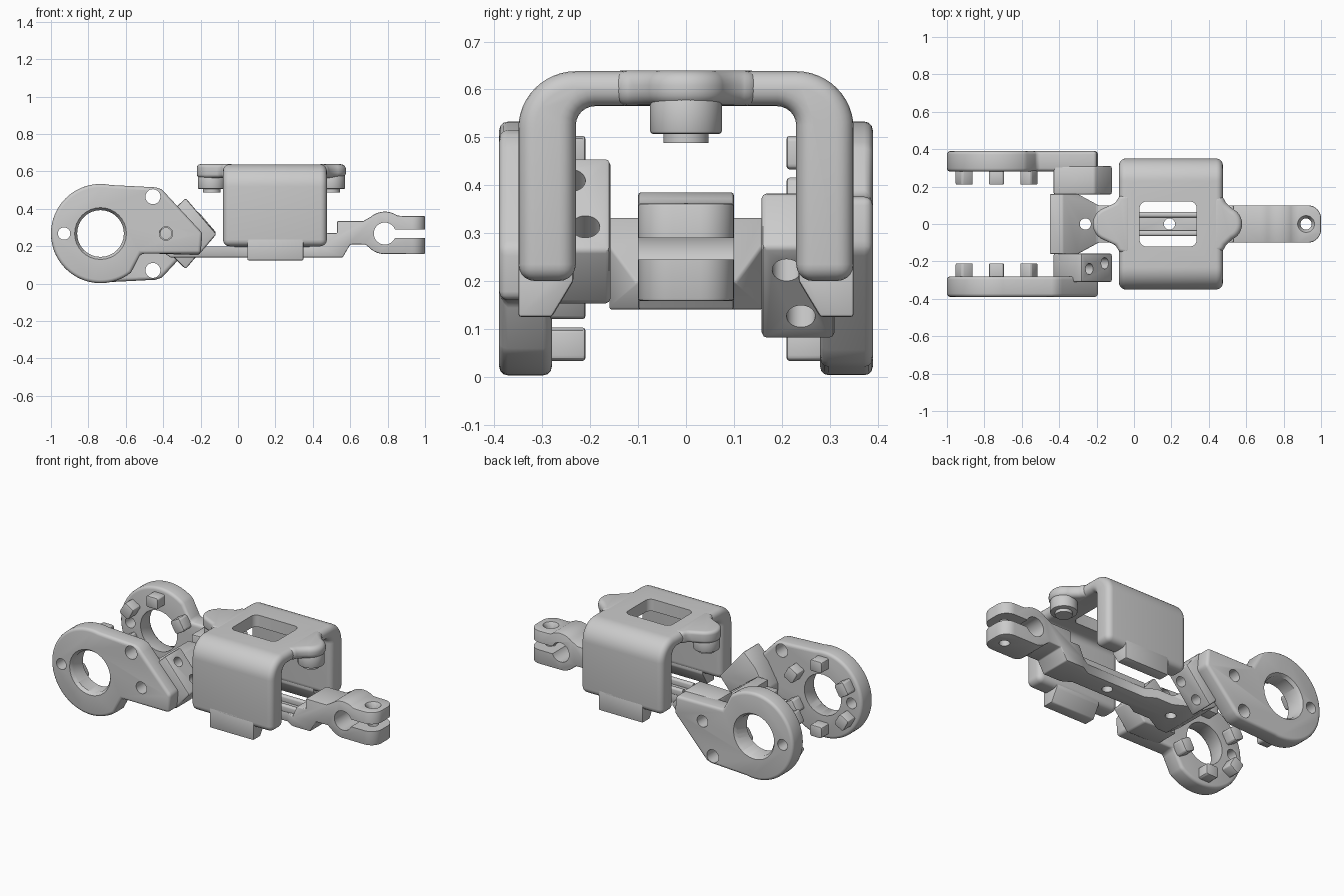
import bpy, bmesh, math
from mathutils import Matrix, Vector

cube = bpy.data.objects.get("Cube")
if cube:
    bpy.data.objects.remove(cube)

MID = 0.268  # height of the ring axis


def activate(ob):
    bpy.ops.object.select_all(action='DESELECT')
    ob.select_set(True)
    bpy.context.view_layer.objects.active = ob


def apply_mod(ob, mod):
    activate(ob)
    bpy.ops.object.modifier_apply(modifier=mod.name)


def bevel(ob, width, segments=3, angle=30):
    mod = ob.modifiers.new("bevel", 'BEVEL')
    mod.width, mod.segments = width, segments
    mod.limit_method, mod.angle_limit = 'ANGLE', math.radians(angle)
    apply_mod(ob, mod)


def prism(name, pts, axis, lo, hi, soft=0, segments=3):
    """Extrude a 2D outline along one axis."""
    place = {'X': lambda u, v, w: (w, u, v),
             'Y': lambda u, v, w: (u, w, v),
             'Z': lambda u, v, w: (u, v, w)}[axis]
    bm = bmesh.new()
    ends = [[bm.verts.new(place(u, v, w)) for u, v in pts] for w in (lo, hi)]
    for end in ends:
        bm.faces.new(end)
    for i in range(len(pts)):
        j = (i + 1) % len(pts)
        bm.faces.new((ends[0][i], ends[0][j], ends[1][j], ends[1][i]))
    bmesh.ops.recalc_face_normals(bm, faces=bm.faces)
    mesh = bpy.data.meshes.new(name)
    bm.to_mesh(mesh)
    bm.free()
    ob = bpy.data.objects.new(name, mesh)
    bpy.context.collection.objects.link(ob)
    if soft:
        bevel(ob, soft, segments)
    return ob


def combine(ob, other, op='DIFFERENCE'):
    mod = ob.modifiers.new("bool", 'BOOLEAN')
    mod.operation, mod.object, mod.solver = op, other, 'EXACT'
    apply_mod(ob, mod)
    bpy.data.objects.remove(other)


def arc(cx, cy, r, a0, a1, n=12):
    angles = [math.radians(a0 + (a1 - a0) * i / n) for i in range(n + 1)]
    return [(cx + r * math.cos(a), cy + r * math.sin(a)) for a in angles]


def circle(cx, cy, r, n=32):
    return arc(cx, cy, r, 0, 360, n)[:-1]


def rounded(x0, x1, y0, y1, r, n=8):
    return (arc(x1 - r, y1 - r, r, 0, 90, n) + arc(x0 + r, y1 - r, r, 90, 180, n)
            + arc(x0 + r, y0 + r, r, 180, 270, n) + arc(x1 - r, y0 + r, r, 270, 360, n))


def cone_cut(ob, center, direction, r1, r2, depth):
    bm = bmesh.new()
    turn = Vector(direction).to_track_quat('Z', 'Y').to_matrix().to_4x4()
    bmesh.ops.create_cone(bm, cap_ends=True, segments=32, radius1=r1, radius2=r2,
                          depth=depth, matrix=Matrix.Translation(center) @ turn)
    mesh = bpy.data.meshes.new("cutter")
    bm.to_mesh(mesh)
    bm.free()
    tool = bpy.data.objects.new("cutter", mesh)
    tool.hide_render = True
    bpy.context.collection.objects.link(tool)
    combine(ob, tool)


def smooth(ob, angle=40):
    activate(ob)
    bpy.ops.object.shade_smooth_by_angle(angle=math.radians(angle))


# Side ring with its lug
RX = -0.735
ring_parts = []
outline = arc(RX, MID, 0.265, 78, 308, 48) + [
    (-0.52, 0.16), (-0.2, 0.16), (-0.19, 0.27), (-0.385, 0.48), (-0.41, 0.505), (-0.44, 0.515)]
ring = prism("right_ring_plate", outline, 'Y', -0.39, -0.28, 0.018)
cone_cut(ring, (RX, -0.33, MID), (0, 1, 0), 0.125, 0.125, 0.4)
cone_cut(ring, (RX, -0.385, MID), (0, 1, 0), 0.15, 0.12, 0.04)
ring_parts.append(ring)

# Six locking teeth on the inside of the ring
for k in range(6):
    a = math.radians(30 + 60 * k)
    tooth = prism(f"right_ring_tooth_{k + 1}", rounded(-0.035, 0.035, -0.04, 0.04, 0.012, 3),
                  'Y', -0.3, -0.21, 0.008, 2)
    tooth.data.transform(Matrix.Translation((RX + 0.2 * math.cos(a), 0, MID + 0.2 * math.sin(a)))
                         @ Matrix.Rotation(-a, 4, 'Y'))
    ring_parts.append(tooth)

# Slanted mounting block inside the lug
block = prism("right_mount_block", [(-0.36, 0.38), (-0.28, 0.458), (-0.115, 0.265), (-0.21, 0.153),
                                    (-0.43, 0.16), (-0.43, 0.26)], 'Y', -0.31, -0.158, 0.01, 2)
slope = (0.76, 0, 0.65)
for y, t in ((-0.24, 0.25), (-0.21, 0.75)):
    spot = Vector((-0.28, y, 0.458)).lerp(Vector((-0.115, y, 0.265)), t)
    cone_cut(block, spot, slope, 0.03, 0.03, 0.14)
ring_parts.append(block)

# Pin holes through the plates
for x, z, r in ((-0.93, MID, 0.033), (-0.455, 0.465, 0.04), (-0.385, MID, 0.036)):
    cone_cut(ring, (x, -0.335, z), (0, 1, 0), r, r, 0.3)
cone_cut(block, (-0.385, -0.24, MID), (0, 1, 0), 0.03, 0.03, 0.3)

# The other ring is the same part turned over about the long axis
turn_over = (Matrix.Translation((0, 0, MID)) @ Matrix.Rotation(math.pi, 4, 'X')
             @ Matrix.Translation((0, 0, -MID)))
for ob in ring_parts:
    smooth(ob)
    twin = ob.copy()
    twin.data = ob.data.copy()
    twin.name = ob.name.replace("right", "left")
    twin.data.transform(turn_over)
    bpy.context.collection.objects.link(twin)

# Long arm with a clamp at its end: side profile trimmed by a plan outline
profile = [(-0.45, 0.2), (-0.45, 0.332), (-0.38, 0.332), (-0.2, 0.2), (0.44, 0.2), (0.47, 0.27),
           (0.53, 0.27), (0.53, 0.335), (0.67, 0.335)]
profile += arc(0.785, MID, 0.117, 130, 55, 10) + [(0.88, 0.362), (1, 0.362), (1, 0.158)]
profile += arc(0.785, 0.275, 0.117, 275, 225, 6) + [(0.68, 0.21), (0.6, 0.21), (0.56, 0.14),
                                                    (-0.36, 0.14)]
half = [(-0.45, 0.16), (-0.3, 0.16), (-0.19, 0.1), (-0.08, 0.1), (-0.02, 0.065), (0.38, 0.065),
        (0.44, 0.1)] + arc(0.93, 0.03, 0.07, 90, 0, 8)
plan = half + [(x, -y) for x, y in reversed(half)]
arm = prism("arm", profile, 'Y', -0.3, 0.3)
combine(arm, prism("trim", plan, 'Z', -0.1, 0.6), 'INTERSECT')
bevel(arm, 0.012, 2, 35)
combine(arm, prism("slot", [(0.8, 0.245), (1.1, 0.245), (1.1, 0.29), (0.8, 0.29)], 'Y', -0.3, 0.3))
cone_cut(arm, (0.785, 0, MID), (0, 1, 0), 0.059, 0.059, 0.5)
for x in (-0.26, 0.19, 0.92):
    cone_cut(arm, (x, 0, 0.25), (0, 0, 1), 0.03, 0.03, 0.5)
cone_cut(arm, (0.92, 0, 0.35), (0, 0, 1), 0.025, 0.05, 0.04)
smooth(arm)

# Two slim rails along the middle of the arm
for side, name in ((1, "left"), (-1, "right")):
    rail = prism(f"{name}_arm_rail", rounded(side * 0.05 - 0.015, side * 0.05 + 0.015,
                                             0.19, 0.235, 0.012, 4), 'X', -0.02, 0.47)
    smooth(rail)

# Arched yoke over the arm
leg = [(-0.35, 0.2), (-0.23, 0.2)]
yoke_outline = ([(0.35, 0.2)] + arc(0.23, 0.518, 0.12, 0, 90) + arc(-0.23, 0.518, 0.12, 90, 180)
                + leg + arc(-0.19, 0.525, 0.04, 180, 90, 6) + arc(0.19, 0.525, 0.04, 90, 0, 6)
                + [(0.23, 0.2)])
yoke = prism("yoke", yoke_outline, 'X', -0.08, 0.475)
bevel(yoke, 0.035, 5, 60)
combine(yoke, prism("window", rounded(0.03, 0.335, -0.12, 0.12, 0.035), 'Z', 0.5, 0.7))
smooth(yoke)

# Tapered tabs below the yoke walls
for side, name in ((1, "left"), (-1, "right")):
    tab = prism(f"{name}_yoke_tab", [(side * y, z) for y, z in (
        (0.35, 0.25), (0.35, 0.125), (0.28, 0.125), (0.235, 0.2), (0.235, 0.25))],
        'X', 0.05, 0.35, 0.006, 2)
    smooth(tab)

# Rounded lobes at both ends of the yoke, each with a stepped boss below
for edge, tip, name in ((-0.08, -0.22, "rear"), (0.475, 0.578, "front")):
    out = 1 if tip > edge else -1
    cx = tip - out * 0.09
    lobe_half = ([(edge - out * 0.06, 0.16), (edge, 0.15), (edge + out * 0.015, 0.115)]
                 + [(cx + out * (x - cx), y) for x, y in arc(cx, 0, 0.09, 65, 0, 10)])
    lobe = prism(f"{name}_lobe", lobe_half + [(x, -y) for x, y in reversed(lobe_half[:-1])],
                 'Z', 0.566, 0.639, 0.03, 5)
    boss = prism(f"{name}_boss", circle(cx + out * 0.01, 0, 0.075), 'Z', 0.507, 0.58, 0.006, 2)
    stud = prism(f"{name}_boss_stud", circle(cx + out * 0.01, 0, 0.047), 'Z', 0.488, 0.52)
    for ob in (lobe, boss, stud):
        smooth(ob)
